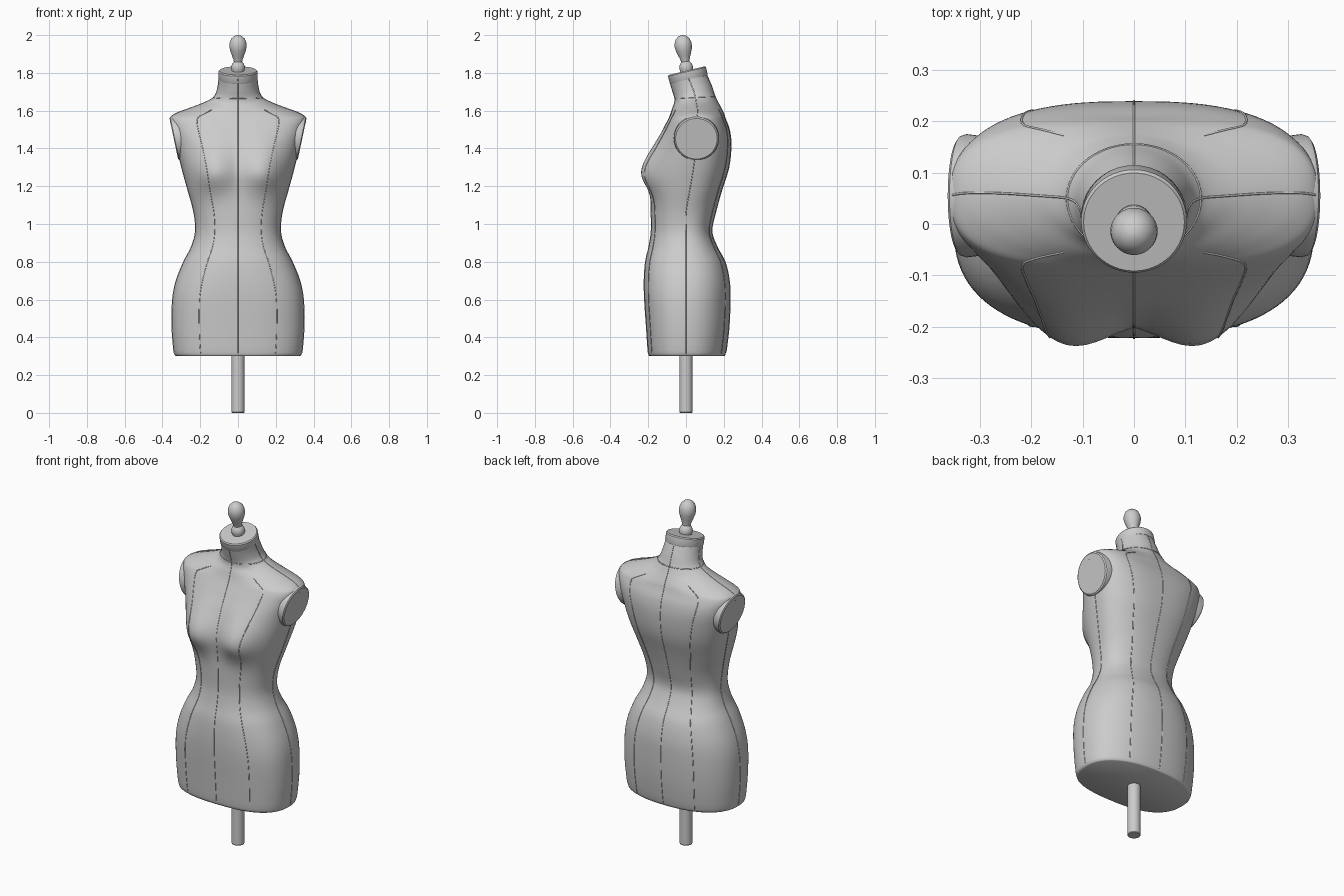
import bpy, bmesh, math
from mathutils import Vector, Matrix

if "Cube" in bpy.data.objects:
    bpy.data.objects.remove(bpy.data.objects["Cube"])

# torso sections: z, half width, y of widest point, front y, back y, front / back squareness
ROWS = [
    (0.30, .338, .00, -.200, .210, 2.6, 2.3),
    (0.45, .350, .00, -.210, .228, 2.6, 2.3),
    (0.60, .347, .00, -.220, .234, 2.6, 2.3),
    (0.70, .328, .00, -.222, .230, 2.5, 2.3),
    (0.80, .288, .00, -.215, .207, 2.4, 2.3),
    (0.88, .247, .00, -.197, .165, 2.3, 2.3),
    (0.96, .226, .00, -.185, .138, 2.3, 2.3),
    (1.06, .234, .00, -.185, .157, 2.3, 2.3),
    (1.18, .266, .02, -.185, .190, 2.4, 2.4),
    (1.30, .299, .04, -.185, .227, 2.4, 2.5),
    (1.42, .327, .055, -.155, .239, 2.6, 2.7),
    (1.50, .346, .055, -.120, .230, 2.8, 2.9),
    (1.56, .358, .055, -.090, .208, 2.7, 2.7),
    (1.585, .330, .06, -.080, .200, 2.2, 2.2),
    (1.61, .265, .06, -.072, .188, 1.9, 1.9),
    (1.64, .185, .055, -.062, .172, 1.7, 1.8),
    (1.67, .130, .05, -.060, .155, 2.0, 2.0),
    (1.72, .108, .035, -.072, .135, 2.0, 2.0),
    (1.79, .100, .005, -.090, .100, 2.0, 2.0),
]
TILT = 0.24   # slope of the neck top
N = 96        # points round the torso
SUB = 5


def finish(name, bm, angle=35):
    bmesh.ops.recalc_face_normals(bm, faces=bm.faces)
    me = bpy.data.meshes.new(name)
    bm.to_mesh(me)
    bm.free()
    me.shade_smooth()
    me.set_sharp_from_angle(angle=math.radians(angle))
    ob = bpy.data.objects.new(name, me)
    bpy.context.collection.objects.link(ob)
    return ob


def loft(name, rings, angle=35):
    bm = bmesh.new()
    vs = [[bm.verts.new(p) for p in r] for r in rings]
    n = len(vs[0])
    for a, b in zip(vs, vs[1:]):
        for i in range(n):
            j = (i + 1) % n
            bm.faces.new((a[i], a[j], b[j], b[i]))
    bm.faces.new(vs[0][::-1])
    bm.faces.new(vs[-1])
    return finish(name, bm, angle)


def lathe(name, profile, matrix=Matrix(), n=40):
    rings = [[matrix @ Vector((r * math.cos(2 * math.pi * i / n), r * math.sin(2 * math.pi * i / n), z))
              for i in range(n)] for r, z in profile]
    return loft(name, rings)


def tangent(k):
    a, b = ROWS[max(k - 1, 0)], ROWS[min(k + 1, len(ROWS) - 1)]
    return [(q - p) / (b[0] - a[0]) for p, q in zip(a, b)]


def section(k, t):
    # smooth interpolation between neighbouring rows
    a, b, ta, tb = ROWS[k], ROWS[k + 1], tangent(k), tangent(k + 1)
    h = b[0] - a[0]
    c = (2*t**3 - 3*t*t + 1, (t**3 - 2*t*t + t) * h, 3*t*t - 2*t**3, (t**3 - t*t) * h)
    s = [c[0]*p + c[1]*m + c[2]*q + c[3]*w for p, m, q, w in zip(a, ta, b, tb)]
    s[0] = a[0] + h * t
    return s


def ring(s):
    z, w, ys, yf, yb, nf, nb = s
    neck = min(max((z - 1.64) / 0.15, 0), 1)
    pts = []
    for i in range(N):
        th = 2 * math.pi * i / N
        co, si = math.cos(th), math.sin(th)
        e = 2 / (nf if si < 0 else nb)
        x = math.copysign(w * abs(co) ** e, co)
        y = ys + ((yf if si < 0 else yb) - ys) * abs(si) ** e
        if si < 0:  # bust
            sz = 0.10 if z > 1.27 else 0.07
            y -= 0.066 * abs(si) ** .5 * math.exp(-((abs(x) - .14) / .08) ** 2 / 2 - ((z - 1.27) / sz) ** 2 / 2)
        pts.append(Vector((x, y, z + TILT * neck * (y - ys))))
    return pts


# torso with rounded lower edge
rings = [ring(section(k, t / SUB)) for k in range(len(ROWS) - 1) for t in range(SUB)]
rings.append(ring(ROWS[-1]))
base = rings[0]
lower = [Vector((p.x * f, p.y * f, z)) for f, z in ((.965, .30), (.988, .304)) for p in base]
for p in base:
    p.z = .316
loft("torso", [lower[:N], lower[N:]] + rings, 50)

# raised seams along the torso and round the neck base
crv = bpy.data.curves.new("seams", 'CURVE')
crv.dimensions = '3D'
crv.bevel_depth = .0022
crv.bevel_resolution = 1


def seam(points, cyclic=False):
    sp = crv.splines.new('POLY')
    sp.points.add(len(points) - 1)
    for q, p in zip(sp.points, points):
        q.co = (*p, 1)
    sp.use_cyclic_u = cyclic


shoulder = 14 * SUB
for i in (0, N // 2, N // 4, 3 * N // 4):
    seam([r[i] for r in rings])
for i in (N // 6, N // 3, 2 * N // 3, 5 * N // 6):
    seam([r[i] for r in rings[:shoulder]])
seam(rings[16 * SUB], True)
bpy.context.collection.objects.link(bpy.data.objects.new("seams", crv))

# flat armhole plates
for side, name in ((1, "armhole_plate_left"), (-1, "armhole_plate_right")):
    axis = Vector((side, 0, -.21)).normalized()
    m = Matrix.Translation((side * .337, .055, 1.452)) @ axis.to_track_quat('Z', 'Y').to_matrix().to_4x4()
    lathe(name, [(.114, -.06), (.120, -.012), (.117, -.002), (.110, .003)], m, 56)

# tilted neck cap
m = Matrix.Translation((0, .004, 1.812)) @ Matrix.Rotation(math.atan(TILT), 4, 'X')
lathe("neck_cap", [(.100, -.05), (.103, -.044), (.103, -.006), (.098, 0)], m, 64)

# finial knob
m = Matrix.Translation((0, .003, 1.81)) @ Matrix.Rotation(.13, 4, 'X')
lathe("finial", [(.030, -.01), (.036, .012), (.036, .026), (.030, .040), (.022, .050), (.024, .060),
                 (.033, .085), (.042, .110), (.046, .132), (.044, .152), (.036, .172), (.022, .185),
                 (.010, .190), (.002, .1915)], m)

# support pole
lathe("pole", [(.032, 0), (.035, .004), (.035, .33)])
